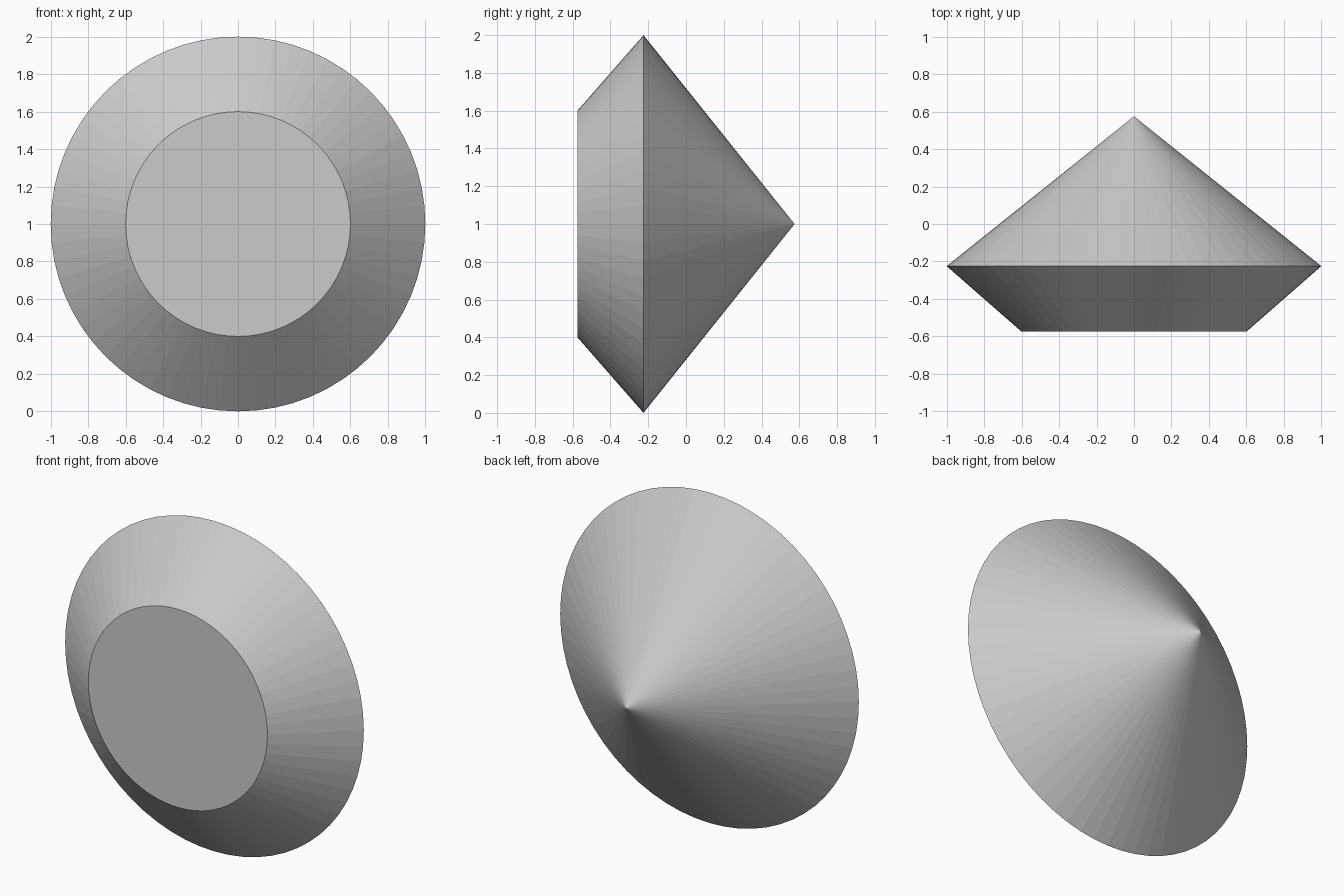
import bpy, bmesh, math

if "Cube" in bpy.data.objects:
    bpy.data.objects.remove(bpy.data.objects["Cube"])

SIDES = 64
CENTRE_Z = 1.0


def ring(bm, radius, y):
    """Circle of vertices around the y axis."""
    verts = []
    for i in range(SIDES):
        a = 2 * math.pi * i / SIDES
        verts.append(bm.verts.new((radius * math.cos(a), y, CENTRE_Z + radius * math.sin(a))))
    return verts


bm = bmesh.new()

# Flat front table, widest girdle and rear point
table = ring(bm, 0.6, -0.575)
girdle = ring(bm, 1.0, -0.225)
point = bm.verts.new((0, 0.575, CENTRE_Z))

bm.faces.new(table)
for i in range(SIDES):
    j = (i + 1) % SIDES
    bm.faces.new((table[i], table[j], girdle[j], girdle[i]))  # crown
    bm.faces.new((girdle[i], girdle[j], point))               # pavilion

bmesh.ops.recalc_face_normals(bm, faces=bm.faces)
mesh = bpy.data.meshes.new("gem")
bm.to_mesh(mesh)
bm.free()
bpy.context.collection.objects.link(bpy.data.objects.new("gem", mesh))
